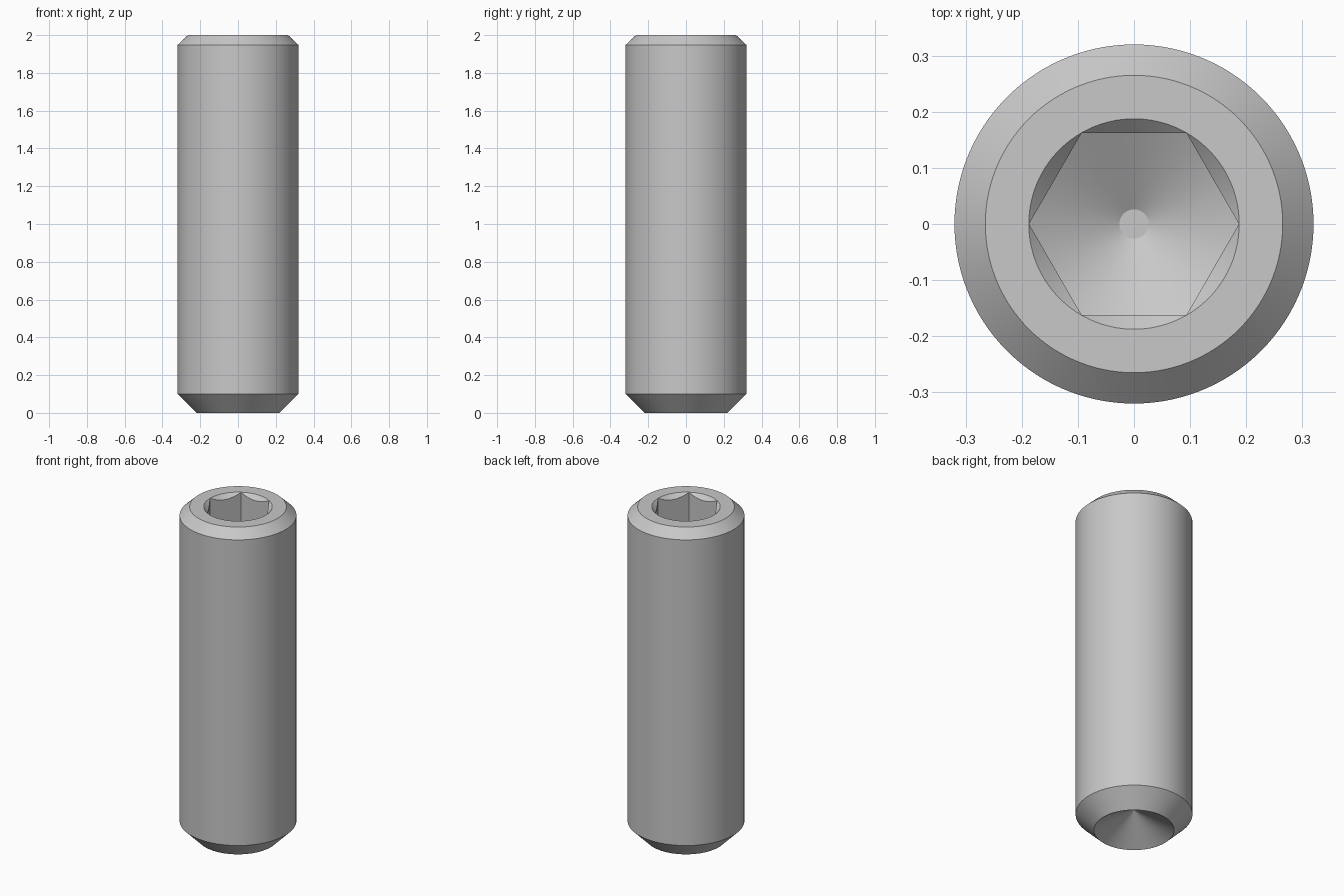
import bpy, bmesh, math

if "Cube" in bpy.data.objects:
    bpy.data.objects.remove(bpy.data.objects["Cube"], do_unlink=True)

SEGMENTS = 120
HEIGHT = 2.0
RADIUS = 0.32
TIP_RADIUS = 0.22
TOP_RADIUS = 0.265
FLAT = 0.162            # half the distance across the hexagon flats
MOUTH = 0.1875          # rim of the socket countersink
SLOPE = math.tan(math.radians(30))
FLOOR = 1.51            # lowest level of the socket
CENTRE = 0.026          # small flat at the bottom of the socket


def hex_radius(angle):
    return FLAT / math.cos(angle % (math.pi / 3) - math.pi / 6)


def profile(angle):
    """Radius and height from the cup, up the outside and down into the socket."""
    h = hex_radius(angle)
    return [
        (0.002, (TIP_RADIUS - 0.002) * SLOPE),      # cup apex
        (TIP_RADIUS, 0),                            # cup rim
        (RADIUS, RADIUS - TIP_RADIUS),              # lower chamfer
        (RADIUS, HEIGHT - 0.052),                   # shank
        (TOP_RADIUS, HEIGHT),                       # upper chamfer
        (MOUTH, HEIGHT),                            # top ring
        (h, HEIGHT - (MOUTH - h)),                  # countersink meets hexagon
        (h, FLOOR + (h - CENTRE) * SLOPE),          # hexagon wall
        (CENTRE, FLOOR),                            # drilled cone
    ]


# Steel
steel = bpy.data.materials.new("steel_grey")
steel.use_nodes = True
colour = (0.58, 0.58, 0.58, 1)
steel.diffuse_color = colour
steel.node_tree.nodes["Principled BSDF"].inputs["Base Color"].default_value = colour

# Screw body: a turned profile whose socket follows a hexagon
bm = bmesh.new()
columns = []
for i in range(SEGMENTS):
    a = math.tau * i / SEGMENTS
    columns.append([bm.verts.new((r * math.cos(a), r * math.sin(a), z))
                    for r, z in profile(a)])
for i, left in enumerate(columns):
    right = columns[(i + 1) % SEGMENTS]
    for j in range(len(left) - 1):
        bm.faces.new((left[j], right[j], right[j + 1], left[j + 1]))

# Close the cup apex and the socket floor
bm.faces.new([c[0] for c in reversed(columns)])
bm.faces.new([c[-1] for c in columns])
bmesh.ops.recalc_face_normals(bm, faces=bm.faces)

mesh = bpy.data.meshes.new("set_screw")
bm.to_mesh(mesh)
bm.free()
mesh.materials.append(steel)
screw = bpy.data.objects.new("set_screw", mesh)
bpy.context.collection.objects.link(screw)

# Smooth round surfaces, crisp edges
bpy.ops.object.select_all(action='DESELECT')
screw.select_set(True)
bpy.context.view_layer.objects.active = screw
bpy.ops.object.shade_smooth_by_angle(angle=math.radians(25))
